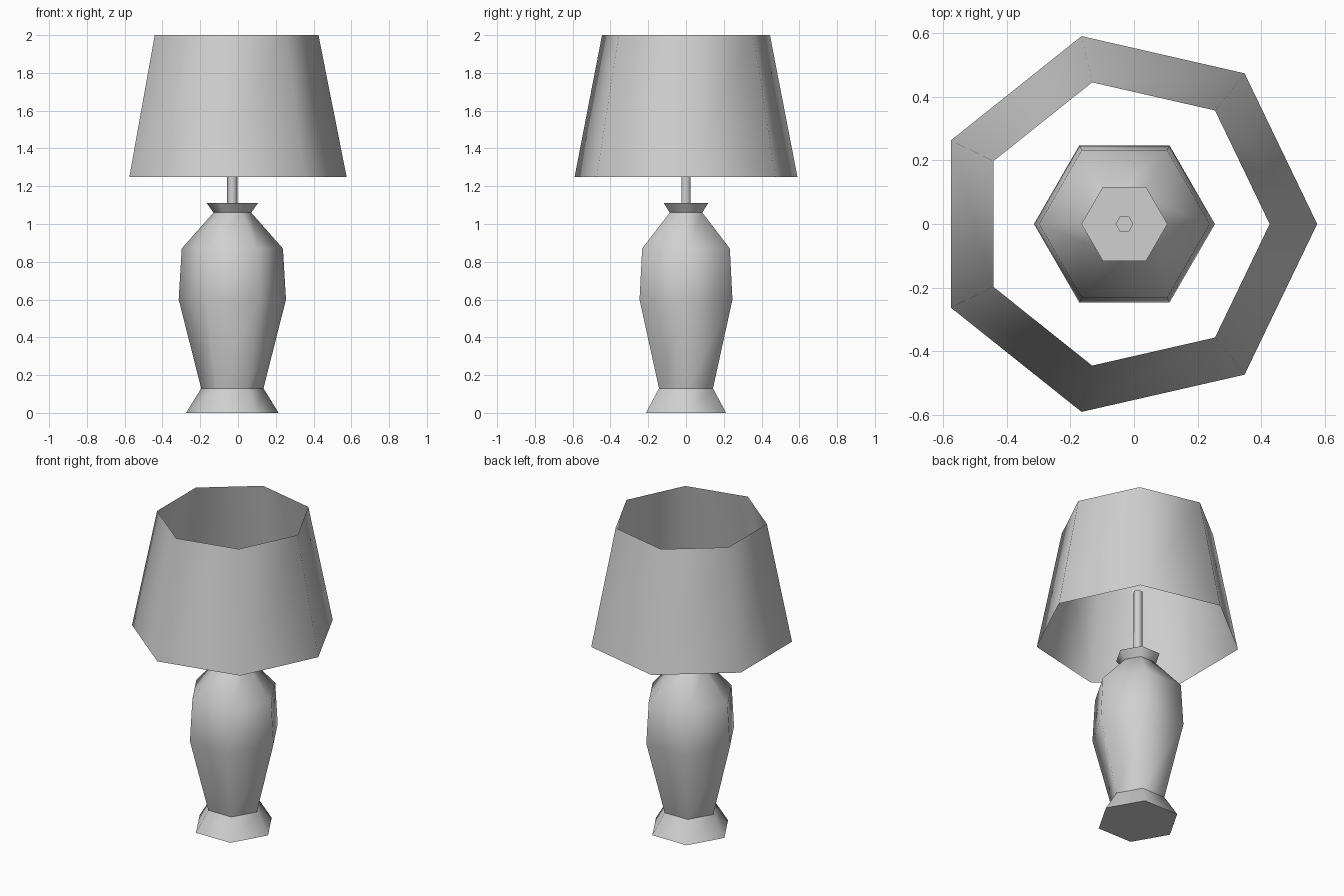
import bpy, bmesh
from math import cos, sin, tau

cube = bpy.data.objects.get("Cube")
if cube:
    bpy.data.objects.remove(cube, do_unlink=True)

AXIS_X = -0.03  # shared vertical axis of every part

grey = bpy.data.materials.new("plain_grey")
grey.use_nodes = True
colour = (0.63, 0.63, 0.63, 1)
grey.diffuse_color = colour
grey.node_tree.nodes["Principled BSDF"].inputs["Base Color"].default_value = colour


def lathe(name, sides, profile, cap_bottom=False, cap_top=False):
    """Turn (radius, height) pairs into a smooth shell with flat end caps."""
    bm = bmesh.new()
    rings = []
    for radius, z in profile:
        rings.append([bm.verts.new((radius * cos(tau * i / sides),
                                    radius * sin(tau * i / sides), z))
                      for i in range(sides)])
    for low, high in zip(rings, rings[1:]):
        for i in range(sides):
            j = (i + 1) % sides
            bm.faces.new((low[i], low[j], high[j], high[i])).smooth = True
    caps = []
    if cap_bottom:
        caps.append(bm.faces.new(rings[0][::-1]))
    if cap_top:
        caps.append(bm.faces.new(rings[-1]))
    for cap in caps:
        for edge in cap.edges:
            edge.smooth = False
    mesh = bpy.data.meshes.new(name)
    bm.to_mesh(mesh)
    bm.free()
    mesh.materials.append(grey)
    obj = bpy.data.objects.new(name, mesh)
    obj.location.x = AXIS_X
    bpy.context.collection.objects.link(obj)
    return obj


# Hexagonal stand: separate parts keep the seams between them crisp
lathe("foot", 6, [(0.245, 0), (0.165, 0.13)], cap_bottom=True)
lathe("vase_body", 6, [(0.165, 0.13), (0.284, 0.6), (0.268, 0.87), (0.1, 1.06)])
lathe("neck_collar", 6, [(0.1, 1.06), (0.135, 1.11)], cap_top=True)
lathe("stem", 6, [(0.028, 1.11), (0.028, 1.55)], cap_top=True)

# Thin seven-sided shade, open at both ends
lathe("lamp_shade", 7, [(0.605, 1.25), (0.456, 2)])
